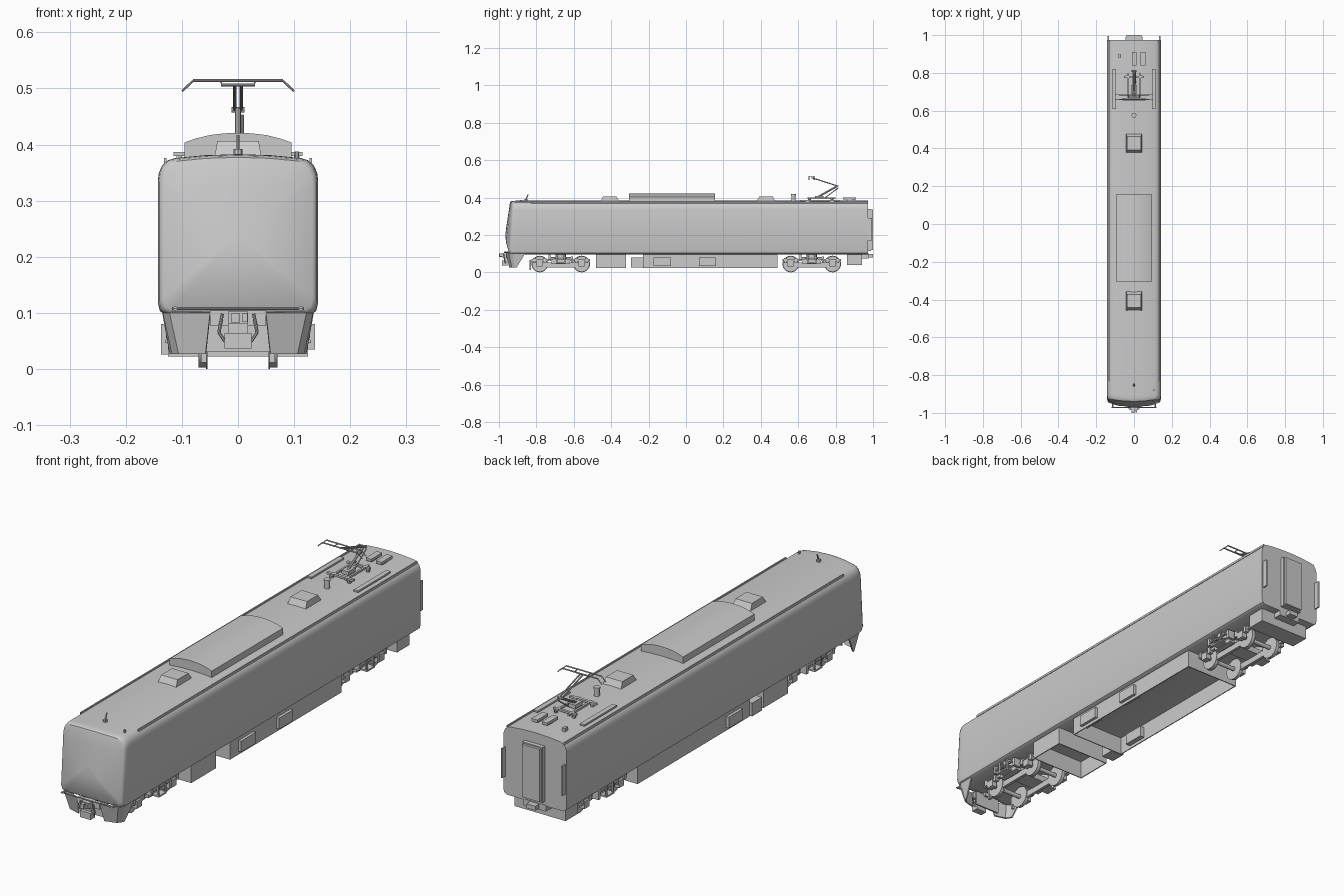
import bpy, bmesh, math
from mathutils import Vector, Matrix


def finish(name, bm, smooth=False):
    bmesh.ops.recalc_face_normals(bm, faces=bm.faces)
    me = bpy.data.meshes.new(name)
    bm.to_mesh(me)
    bm.free()
    ob = bpy.data.objects.new(name, me)
    bpy.context.collection.objects.link(ob)
    if smooth:
        bpy.context.view_layer.objects.active = ob
        ob.select_set(True)
        bpy.ops.object.shade_smooth_by_angle(angle=math.radians(35))
        ob.select_set(False)
    return ob


def add_box(bm, x0, x1, y0, y1, z0, z1, tx=0, ty=0):
    # box whose top is inset by tx, ty
    v = [bm.verts.new(p) for p in (
        (x0, y0, z0), (x1, y0, z0), (x1, y1, z0), (x0, y1, z0),
        (x0 + tx, y0 + ty, z1), (x1 - tx, y0 + ty, z1), (x1 - tx, y1 - ty, z1), (x0 + tx, y1 - ty, z1))]
    for f in ((0, 1, 2, 3), (4, 5, 6, 7), (0, 1, 5, 4), (1, 2, 6, 5), (2, 3, 7, 6), (3, 0, 4, 7)):
        bm.faces.new([v[i] for i in f])


def boxes(name, items, mirror=False):
    bm = bmesh.new()
    for b in items:
        add_box(bm, *b)
        if mirror:
            add_box(bm, -b[1], -b[0], *b[2:])
    return finish(name, bm)


def rods(name, items, mirror=False, seg=8):
    # items: (start, end, radius)
    bm = bmesh.new()
    for a, b, r in items:
        for s in ((1, -1) if mirror else (1,)):
            p, q = Vector((a[0] * s, *a[1:])), Vector((b[0] * s, *b[1:]))
            d = q - p
            m = Matrix.Translation((p + q) / 2) @ d.to_track_quat('Z', 'Y').to_matrix().to_4x4()
            bmesh.ops.create_cone(bm, cap_ends=True, segments=seg, radius1=r, radius2=r,
                                  depth=d.length, matrix=m)
    return finish(name, bm, True)


def prism(name, profile, y0, y1, smooth=False):
    bm = bmesh.new()
    a, b = ([bm.verts.new((x, y, z)) for x, z in profile] for y in (y0, y1))
    n = len(a)
    for i in range(n):
        bm.faces.new((a[i], a[(i + 1) % n], b[(i + 1) % n], b[i]))
    bm.faces.new(a)
    bm.faces.new(b)
    return finish(name, bm, smooth)


# Car body: one cross-section lofted forward into a rounded, raked cab face
half = [(.128, .096), (.139, .103), (.143, .118), (.143, .335), (.141, .35), (.135, .363),
        (.125, .372), (.112, .376), (.06, .381)]
section = half + [(0, .383)] + [(-x, z) for x, z in reversed(half)]


def front_y(x, z):
    return -.97 + .15 * abs(z - .18) + .018 * (x / .143) ** 2


bm = bmesh.new()
rings = [[bm.verts.new((x, .973, z)) for x, z in section]]
for s, d in ((1, .035), (.996, .018), (.982, .006), (.96, .001), (.93, 0), (.6, 0), (.3, 0)):
    pts = [(x * s, .24 + (z - .24) * s) for x, z in section]
    rings.append([bm.verts.new((x, front_y(x, z) + d, z)) for x, z in pts])
n = len(section)
for a, b in zip(rings, rings[1:]):
    for i in range(n):
        bm.faces.new((a[i], a[(i + 1) % n], b[(i + 1) % n], b[i]))
bm.faces.new(rings[0])
tip = bm.verts.new((0, front_y(0, .24), .24))
for i in range(n):
    bm.faces.new((rings[-1][i], rings[-1][(i + 1) % n], tip))
finish("car_body", bm, True)

# Rain gutters along the roof edges
boxes("rain_gutter", [(.127, .132, -.83, .97, .367, .376)], True)

# Rear gangway, corner plates and rear coupler
boxes("rear_gangway", [(-.045, .045, .97, .99, .115, .34), (-.04, .04, .99, 1, .12, .335)])
boxes("rear_corner_plate", [(.133, .139, .965, .995, .17, .29)], True)
boxes("rear_coupler", [(-.05, .05, .94, .975, .075, .1), (-.02, .02, .96, 1, .08, .098)])
boxes("rear_equipment_box", [(-.115, .115, .86, .94, .04, .1)])

# Front apron: one plough panel per side
top = [(.135, -.86), (.134, -.925), (.122, -.947), (.05, -.963)]
bot = [(.122, -.905), (.118, -.917), (.106, -.932), (.058, -.945)]
for s, side in ((1, "right"), (-1, "left")):
    bm = bmesh.new()
    u = [bm.verts.new((x * s, y, .1)) for x, y in top]
    l = [bm.verts.new((x * s, y, .027)) for x, y in bot]
    for i in range(3):
        bm.faces.new((u[i], u[i + 1], l[i + 1], l[i]))
    ob = finish("front_apron_" + side, bm)
    ob.modifiers.new("thickness", 'SOLIDIFY').thickness = .006
boxes("apron_lintel", [(-.05, .05, -.963, -.95, .078, .104), (-.058, .058, -.925, -.918, .03, .09)])

# Step rail across the cab
rods("cab_step_rail", [((-.118, -.972, .108), (.118, -.972, .108), .0025)])
rods("rail_bracket", [((.112, -.974, .108), (.112, -.945, .108), .004)], True)

# Front coupler
boxes("front_coupler", [(-.018, .018, -.985, -.91, .08, .103), (-.012, .003, -1, -.98, .082, .1),
                        (.008, .017, -.998, -.98, .084, .1),
                        (-.024, .024, -.985, -.955, .037, .064), (-.018, .018, -.972, -.955, .064, .08)])
rods("coupler_hoses", [((.028, -.975, .098), (.034, -.97, .065), .003),
                       ((.034, -.97, .065), (.024, -.965, .05), .003)], True)

# Underfloor: hollow skirts open at the bottom, plus attached cases
for name, y0, y1 in (("front_underfloor_skirt", -.48, -.32), ("main_underfloor_skirt", -.23, .49)):
    t = .004
    boxes(name, [(-.125, -.125 + t, y0, y1, .022, .1), (.125 - t, .125, y0, y1, .022, .1),
                 (-.125, .125, y0, y0 + t, .022, .1), (-.125, .125, y1 - t, y1, .022, .1)])
boxes("equipment_case", [(.1, .137, -.175, -.08, .035, .08), (.1, .137, .07, .16, .035, .08),
                         (-.137, -.1, -.17, -.08, .035, .08), (-.137, -.08, -.295, -.23, .026, .08)])

# Bogies
for label, yc in (("front", -.67), ("rear", .672)):
    ya, yb = yc - .112, yc + .112
    wheels, axles = [], []
    for y in (ya, yb):
        wheels += [((.054, y, .0445), (.057, y, .0445), .0445), ((.057, y, .0445), (.07, y, .0445), .042)]
        axles.append(((-.09, y, .0445), (.09, y, .0445), .009))
    rods(label + "_wheels", wheels, True, 28)
    rods(label + "_axles", axles, seg=12)
    boxes(label + "_wheel_link", [(.056, .068, ya + .02, yb - .02, .026, .052)], True)
    frame = [(.08, .094, ya - .045, yb + .045, .06, .072), (.075, .1, yc - .05, yc + .05, .045, .062)]
    for y in (ya, yb):
        frame += [(.08, .102, y - .016, y + .016, .032, .062), (.084, .1, y - .035, y - .02, .05, .076),
                  (.084, .1, y + .02, y + .035, .05, .076)]
    boxes(label + "_bogie_frame", frame, True)
    boxes(label + "_bolster", [(-.095, .095, yc - .035, yc + .035, .05, .075)])
    rods(label + "_air_spring", [((.09, yc, .07), (.09, yc, .1), .028)], True, 20)
    rods(label + "_yaw_damper", [((.116, yc - .06, .078), (.116, yc + .06, .078), .005)], True)
    boxes(label + "_damper_bracket", [(.1, .122, yc - .066, yc - .054, .065, .1),
                                      (.09, .122, yc + .054, yc + .066, .05, .085),
                                      (.1, .13, yc - .025, yc + .025, .046, .052),
                                      (.122, .128, yc - .025, yc - .018, .05, .1),
                                      (.122, .128, yc + .018, yc + .025, .05, .1)], True)
boxes("rail_guard", [(.056, .066, -.836, -.828, .012, .062), (.056, .09, -.836, -.80, .056, .066)], True)

# Arched roof cooling unit
arch = [(.095, .375), (.095, .404), (.075, .411), (.05, .417), (.025, .42)]
prism("roof_cooling_unit", arch + [(0, .421)] + [(-x, z) for x, z in reversed(arch)], -.305, .155, True)

# Tapered roof ventilators
for label, y0, y1 in (("front", -.46, -.355), ("rear", .375, .48)):
    boxes(label + "_ventilator", [(-.042, .042, y0, y1, .376, .406, .005, .017)])

# Front aerial and rooftop fittings
rods("roof_aerial", [((0, -.855, .38), (0, -.855, .392), .008), ((0, -.855, .39), (0, -.845, .416), .003),
                     ((.105, -.88, .374), (.105, -.88, .388), .004)])
rods("surge_arrester", [((0, .575, .38), (0, .575, .412), .011), ((0, .575, .412), (0, .575, .418), .013)], seg=14)
boxes("roof_fuse_boxes", [(-.011, .013, .84, .91, .39, .401), (.034, .06, .84, .91, .39, .401),
                          (-.004, .006, .86, .89, .378, .391), (.042, .052, .86, .89, .378, .391),
                          (-.083, -.07, .88, .9, .376, .394)])
boxes("roof_walkway", [(.095, .115, .61, .82, .38, .387), (.1, .11, .64, .66, .37, .381),
                       (.1, .11, .77, .79, .37, .381)], True)

# Pantograph base frame on insulators
rods("pantograph_insulators", [((.04, y, .378), (.04, y, .394), .008) for y in (.66, .78)], True, 10)
boxes("pantograph_base", [(-.06, .06, .655, .667, .392, .4), (-.052, .052, .774, .784, .392, .4),
                          (-.034, -.026, .65, .8, .392, .4), (.026, .034, .65, .8, .392, .4),
                          (-.015, .015, .69, .735, .392, .408)])

# Pantograph arms and contact head
elbow = (0, .81, .462)
rods("pantograph_arms", [((0, .705, .403), elbow, .005), ((.008, .745, .4), (.008, .815, .452), .0025),
                         ((-.012, .81, .462), (.012, .81, .462), .005),
                         ((-.006, .81, .462), (-.006, .672, .506), .003),
                         ((.006, .81, .462), (.006, .672, .506), .003),
                         ((-.03, .672, .506), (.03, .672, .506), .0025)])
head = []
for y in (.658, .684):
    head += [((0, y, .514), (.08, y, .514), .0028), ((.08, y, .514), (.1, y, .495), .002)]
head.append(((.03, .658, .511), (.03, .684, .511), .002))
rods("pantograph_head", head, True)
